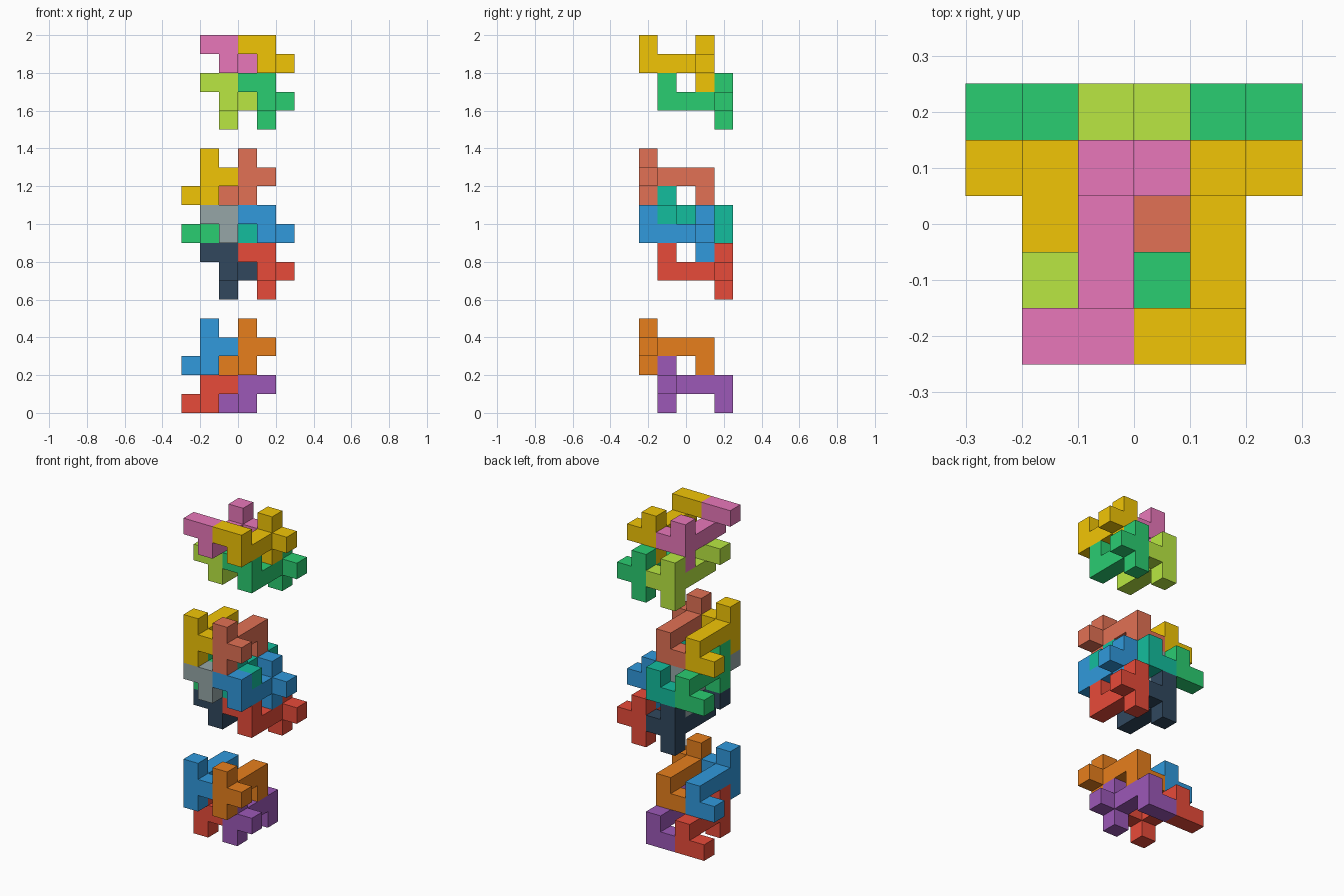
import bpy, bmesh, math
from mathutils import Vector

if "Cube" in bpy.data.objects:
    bpy.data.objects.remove(bpy.data.objects["Cube"])

U = 0.1  # unit cube size

# One puzzle piece: a four-cube bar, a hooked end and a three-armed end
HOOK_FRONT = [(0, j, 0) for j in range(4)] + [
    (0, 0, 1), (-1, 0, 1),
    (0, 3, 1), (0, 3, -1), (1, 3, 0)]
# The same piece turned half a turn about the x axis
HOOK_BACK = [(x, 3 - y, -z) for x, y, z in HOOK_FRONT]

COLORS = dict(
    gold="f1c40f", pink="e877b8", green="2ecc71", lime="b8e744",
    blue="3498db", grey="95a5a6", red="e74c3c", navy="34495e",
    salmon="e17055", teal="1abc9c", orange="e67e22", purple="9b59b6")
mats = {}


def material(name):
    if name not in mats:
        h = COLORS[name]
        rgb = [(int(h[i:i + 2], 16) / 255) ** 2.2 for i in (0, 2, 4)]
        mats[name] = bpy.data.materials.new(name)
        mats[name].diffuse_color = (*rgb, 1)
    return mats[name]


def piece(name, cells, origin, color):
    """Outer skin of a group of unit cubes, with flat faces merged."""
    filled = set(cells)
    bm = bmesh.new()
    for c in cells:
        for axis in range(3):
            for s in (-1, 1):
                n = Vector((0, 0, 0))
                n[axis] = s
                if tuple(int(a + b) for a, b in zip(c, n)) in filled:
                    continue
                u, v = Vector((0, 0, 0)), Vector((0, 0, 0))
                u[(axis + 1) % 3] = 0.5
                v[(axis + 2) % 3] = 0.5 * s
                mid = Vector(c) + n * 0.5
                bm.faces.new([bm.verts.new((mid + a * u + b * v) * U)
                              for a, b in ((-1, -1), (1, -1), (1, 1), (-1, 1))])
    bmesh.ops.remove_doubles(bm, verts=bm.verts, dist=U * 0.01)
    bmesh.ops.dissolve_limit(bm, angle_limit=math.radians(1),
                             verts=bm.verts, edges=bm.edges)
    me = bpy.data.meshes.new(name)
    bm.to_mesh(me)
    bm.free()
    me.materials.append(material(color))
    ob = bpy.data.objects.new(name, me)
    i, j, k = origin
    ob.location = ((i - 2.5) * U, (j - 2) * U, (k + 0.5) * U)
    bpy.context.collection.objects.link(ob)


# Each row: group name, piece shape, bar start (y, z), right colour, left colour
ROWS = [
    ("base_lower", HOOK_BACK, 1, 1, "purple", "red"),
    ("base_upper", HOOK_BACK, 0, 3, "orange", "blue"),
    ("middle_bottom", HOOK_FRONT, 1, 7, "red", "navy"),
    ("middle_lower", HOOK_FRONT, 0, 9, "blue", "grey"),
    ("middle_upper", HOOK_BACK, 1, 10, "teal", "green"),
    ("middle_top", HOOK_BACK, 0, 12, "salmon", "gold"),
    ("top_lower", HOOK_FRONT, 1, 16, "green", "lime"),
    ("top_upper", HOOK_FRONT, 0, 18, "gold", "pink"),
]
for name, cells, j, k, right, left in ROWS:
    x = 4 if cells is HOOK_FRONT else 3
    piece(name + "_piece_right", cells, (x, j, k), right)
    piece(name + "_piece_left", cells, (x - 2, j, k), left)

for m in bpy.data.materials:
    if m.users and not m.is_grease_pencil:
        m.use_nodes = True
        m.node_tree.nodes["Principled BSDF"].inputs["Base Color"].default_value = m.diffuse_color
